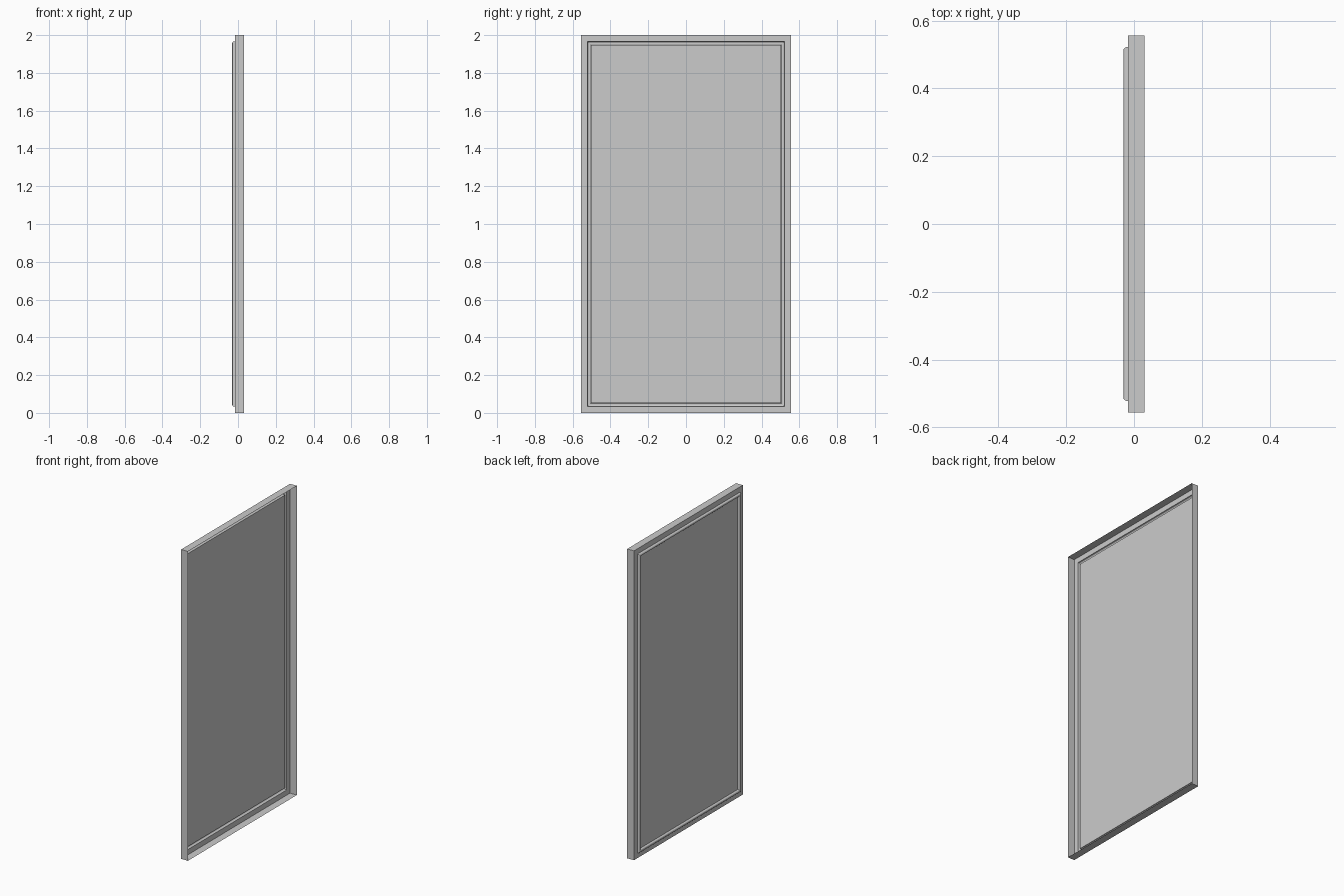
import bpy, bmesh, math

if "Cube" in bpy.data.objects:
    bpy.data.objects.remove(bpy.data.objects["Cube"])

HALF_W, HEIGHT = 0.556, 2.0
FRONT_X, BACK_X, BEAD_X = 0.031, -0.017, -0.031
BEAD_OUT, BEAD_IN = 0.034, 0.053


def ring(bm, inset, x):
    """Rectangle inset from the outer outline, at depth x."""
    w = HALF_W - inset
    return [bm.verts.new((x, y, z)) for y, z in (
        (-w, inset), (w, inset), (w, HEIGHT - inset), (-w, HEIGHT - inset))]


def sweep(name, profile, fill=False):
    """Carry an (inset, x) profile around the rectangle with mitred corners."""
    bm = bmesh.new()
    rings = [ring(bm, *p) for p in profile]
    for a, b in zip(rings, rings[1:]):
        for i in range(4):
            j = (i + 1) % 4
            bm.faces.new((a[i], b[i], b[j], a[j]))
    if fill:
        bm.faces.new(rings[-1][::-1])
    mesh = bpy.data.meshes.new(name)
    bm.to_mesh(mesh)
    bm.free()
    ob = bpy.data.objects.new(name, mesh)
    bpy.context.collection.objects.link(ob)
    bpy.ops.object.select_all(action='DESELECT')
    ob.select_set(True)
    bpy.context.view_layer.objects.active = ob
    bpy.ops.object.shade_smooth_by_angle(angle=math.radians(35))
    return ob


# thin outer wall, open towards +x, with a flat flange on the back
sweep("tray_frame", [(0, FRONT_X), (0, BACK_X), (BEAD_OUT, BACK_X)])

# hollow rounded bead pressed out of the back
r = (BEAD_IN - BEAD_OUT) / 2
mid = (BEAD_IN + BEAD_OUT) / 2
arch = [(mid - r * math.cos(math.pi * i / 8),
         BEAD_X + r - r * math.sin(math.pi * i / 8)) for i in range(9)]
sweep("pressed_bead", [(BEAD_OUT, BACK_X)] + arch + [(BEAD_IN, BACK_X)])

# flat centre sheet
sweep("centre_panel", [(BEAD_IN, BACK_X)], fill=True)
